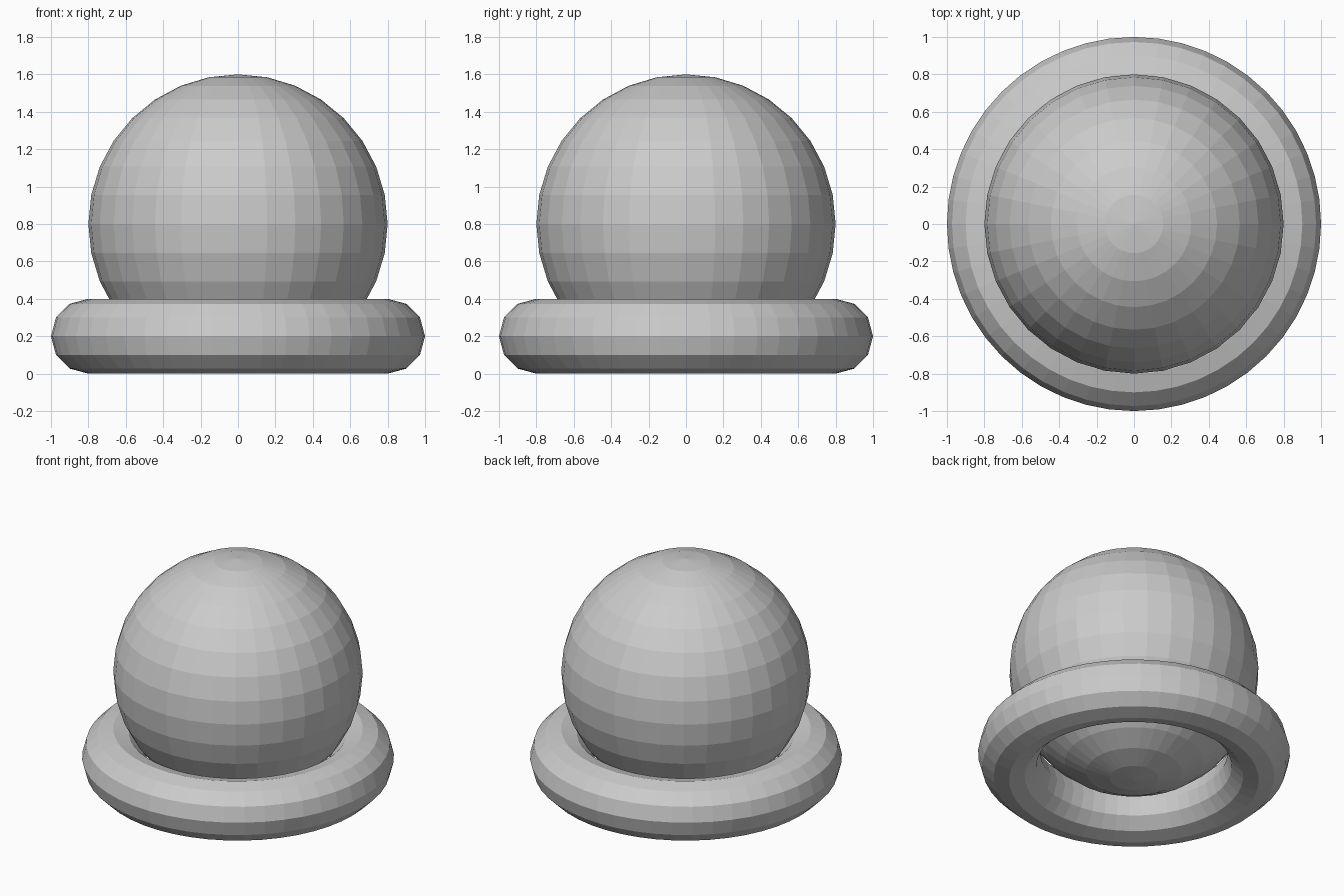
import bpy

if "Cube" in bpy.data.objects:
    bpy.data.objects.remove(bpy.data.objects["Cube"])

# Ball resting in the ring
bpy.ops.mesh.primitive_uv_sphere_add(segments=32, ring_count=16, radius=0.8, location=(0, 0, 0.8))
bpy.context.object.name = "ball"

# Ring base
bpy.ops.mesh.primitive_torus_add(major_segments=48, minor_segments=12,
                                 major_radius=0.8, minor_radius=0.2, location=(0, 0, 0.2))
bpy.context.object.name = "ring_base"

# Flat faceted shading
for obj in bpy.data.objects:
    for face in obj.data.polygons:
        face.use_smooth = False
